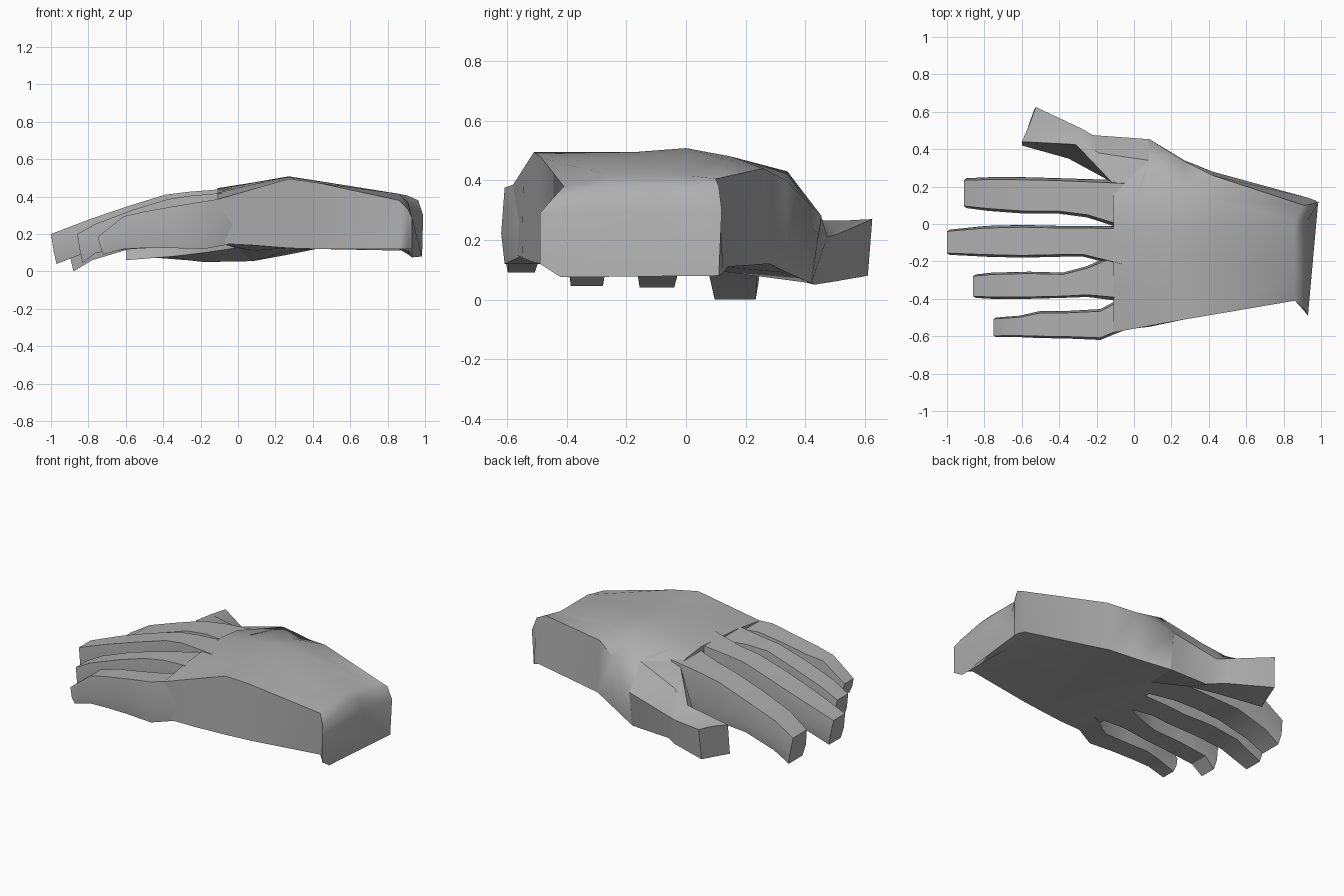
import bpy, bmesh
from math import radians

grey = bpy.data.materials.new("mid_grey")
grey.diffuse_color = (0.43, 0.43, 0.43, 1)


def loft(name, rings, angle=28):
    """Skin a list of equal-length 3D point rings and cap both ends."""
    bm = bmesh.new()
    loops = [[bm.verts.new(p) for p in ring] for ring in rings]
    n = len(loops[0])
    for a, b in zip(loops, loops[1:]):
        for i in range(n):
            j = (i + 1) % n
            bm.faces.new((a[i], a[j], b[j], b[i]))
    bm.faces.new(loops[0])
    bm.faces.new(loops[-1][::-1])
    bmesh.ops.recalc_face_normals(bm, faces=bm.faces)
    me = bpy.data.meshes.new(name)
    bm.to_mesh(me)
    bm.free()
    me.materials.append(grey)
    ob = bpy.data.objects.new(name, me)
    bpy.context.collection.objects.link(ob)
    bpy.ops.object.select_all(action='DESELECT')
    ob.select_set(True)
    bpy.context.view_layer.objects.active = ob
    bpy.ops.object.shade_smooth_by_angle(angle=radians(angle))
    return ob


# Palm: (y, z) cross-sections from knuckles to the flared wrist
palm = [
    (-0.11, [(-.57, .15), (-.58, .385), (-.35, .42), (0, .445), (.15, .43), (.235, .40), (.26, .15), (-.1, .15)]),
    (0.08, [(-.55, .14), (-.545, .44), (-.3, .465), (0, .475), (.34, .43), (.455, .28), (.42, .055), (0, .11)]),
    (0.27, [(-.51, .125), (-.51, .495), (-.17, .495), (0, .508), (.15, .48), (.335, .40), (.34, .09), (0, .11)]),
    (0.42, [(-.485, .12), (-.485, .475), (-.17, .475), (0, .485), (.13, .47), (.26, .44), (.28, .12), (0, .12)]),
    (0.86, [(-.41, .12), (-.41, .38), (-.25, .415), (-.1, .415), (.02, .415), (.10, .405), (.14, .11), (-.1, .12)]),
    (0.91, [(-.465, .12), (-.455, .33), (-.28, .365), (-.1, .37), (.02, .37), (.11, .38), (.125, .09), (-.1, .09)]),
    (0.93, [(-.49, .12), (-.49, .29), (-.3, .29), (-.1, .29), (.02, .29), (.12, .30), (.11, .08), (-.42, .075)]),
]
# The thumb side of the wrist reaches slightly further out
loft("palm", [[(x + (max(0, y - .02) * .6 if x > .8 else 0), y, z) for y, z in s] for x, s in palm], 58)

# Fingers: stations (x, y_low, y_high, z_bottom, z_top) from tip to knuckle
fingers = {
    "index_finger": [(-.91, .085, .245, 0, .17), (-.78, .07, .25, .06, .25), (-.58, .055, .25, .12, .32),
                     (-.40, .055, .245, .13, .38), (-.25, .035, .24, .14, .405), (-.02, -.04, .235, .15, .43)],
    "middle_finger": [(-1.0, -.165, -.03, .04, .20), (-.79, -.175, -.01, .11, .28), (-.60, -.18, -.005, .13, .345),
                      (-.39, -.175, -.01, .13, .41), (-.27, -.175, -.01, .14, .425), (-.02, -.24, -.01, .15, .445)],
    "ring_finger": [(-.86, -.395, -.27, .045, .20), (-.76, -.40, -.26, .10, .255), (-.56, -.40, -.255, .12, .33),
                    (-.38, -.395, -.26, .13, .385), (-.25, -.39, -.225, .14, .405), (-.02, -.42, -.12, .15, .425)],
    "little_finger": [(-.75, -.605, -.50, .09, .185), (-.61, -.605, -.49, .12, .295), (-.50, -.61, -.465, .125, .32),
                      (-.36, -.612, -.465, .125, .345), (-.18, -.62, -.455, .12, .375), (-.02, -.555, -.37, .15, .40)],
}
for name, stations in fingers.items():
    rings = []
    for i, (x, lo, hi, zb, zt) in enumerate(stations):
        c = (hi - lo) * .07
        zm = zb + (zt - zb) * .4
        lean = .03 if i == 0 else 0      # slanted fingertip
        rings.append([(x + lean, lo + c, zb), (x + lean / 2, lo, zm), (x, lo + c, zt),
                      (x, hi - c, zt), (x + lean / 2, hi, zm), (x + lean, hi - c, zb)])
    loft(name, rings)

# Thumb: outer edge, ridge, inner top, inner bottom, outer bottom at each joint
loft("thumb", [
    [(.085, .453, .28), (.08, .34, .43), (.02, .10, .455), (.02, .12, .13), (.08, .42, .055)],
    [(-.22, .475, .21), (-.19, .38, .345), (-.12, .225, .40), (-.18, .28, .10), (-.18, .43, .05)],
    [(-.28, .51, .22), (-.295, .46, .265), (-.31, .425, .29), (-.35, .35, .08), (-.27, .495, .06)],
    [(-.525, .625, .27), (-.56, .53, .265), (-.60, .44, .25), (-.60, .42, .06), (-.535, .61, .08)],
], 40)
